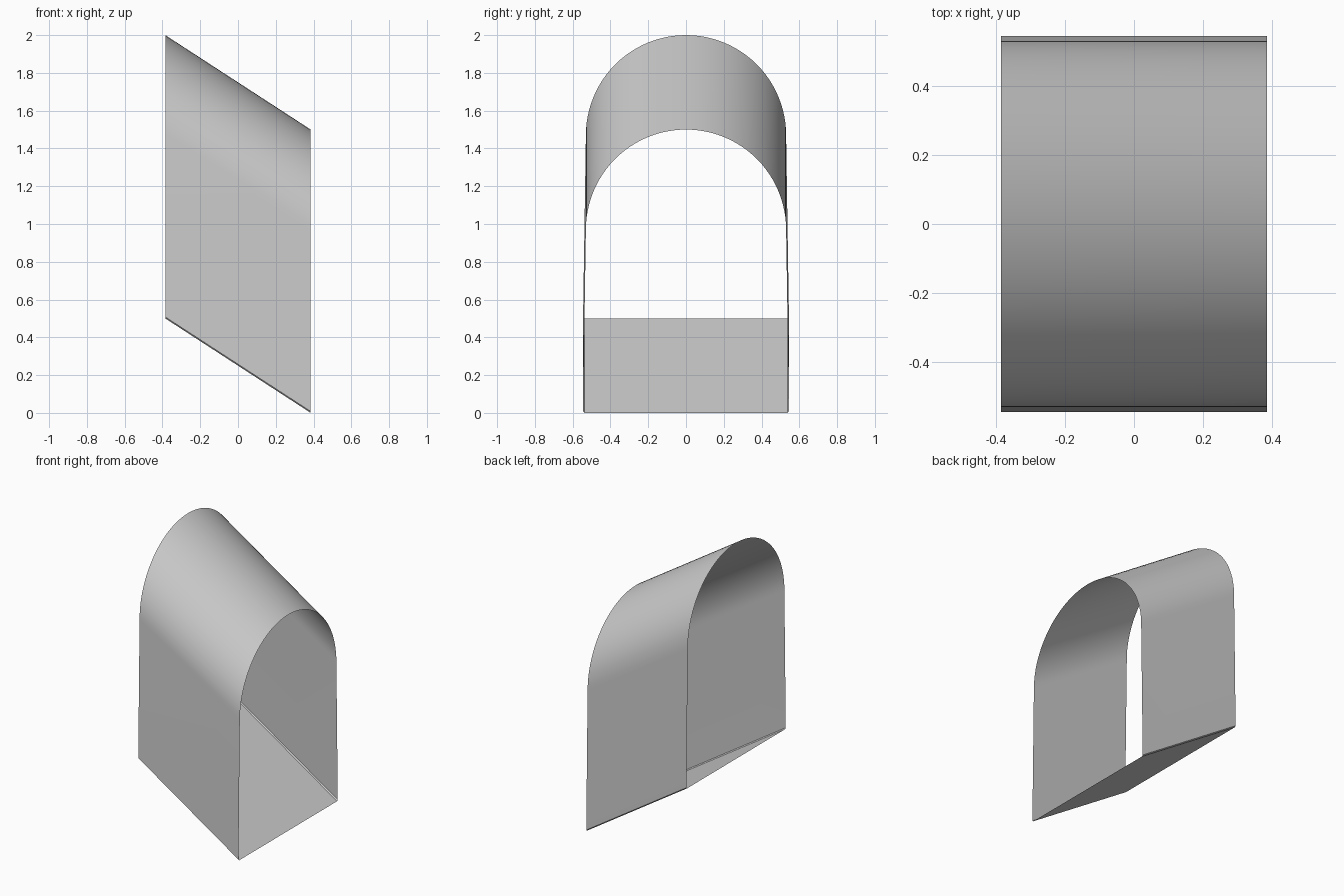
import bpy, bmesh
from math import sin, cos, pi, radians

cube = bpy.data.objects.get("Cube")
if cube:
    bpy.data.objects.remove(cube, do_unlink=True)

HALF_LENGTH = 0.385   # half the tunnel length along x
DROP = 0.5            # fall of the tunnel from one end to the other
RADIUS = 0.53         # arch radius
SPRING = 0.97         # height where the arch begins, at the low end
FOOT = 0.545          # half width at the floor
BEVEL = 0.008         # small rounding of the floor corners
STEPS = 48

grey = bpy.data.materials.new("plain grey")
grey.use_nodes = True
colour = (0.6, 0.6, 0.6, 1)
grey.diffuse_color = colour
grey.node_tree.nodes["Principled BSDF"].inputs["Base Color"].default_value = colour

# Closed cross-section: floor, leaning walls and round arch
arch = [(RADIUS * cos(pi * i / STEPS), SPRING + RADIUS * sin(pi * i / STEPS))
        for i in range(STEPS + 1)]
profile = ([(FOOT - BEVEL, 0), (FOOT, BEVEL)] + arch
           + [(-FOOT, BEVEL), (-FOOT + BEVEL, 0)])

# Slanted sheet tunnel, open at both ends
bm = bmesh.new()
low = [bm.verts.new((HALF_LENGTH, y, z)) for y, z in profile]
high = [bm.verts.new((-HALF_LENGTH, y, z + DROP)) for y, z in profile]
for i in range(len(profile)):
    j = (i + 1) % len(profile)
    bm.faces.new((low[i], low[j], high[j], high[i]))
bmesh.ops.recalc_face_normals(bm, faces=bm.faces)
# Outward normals: the floor must face down
bm.faces.ensure_lookup_table()
bm.normal_update()
floor = bm.faces[-1]
if floor.normal.z > 0:
    bmesh.ops.reverse_faces(bm, faces=bm.faces)

mesh = bpy.data.meshes.new("arched_tunnel")
bm.to_mesh(mesh)
bm.free()
mesh.materials.append(grey)
tunnel = bpy.data.objects.new("arched_tunnel", mesh)
bpy.context.collection.objects.link(tunnel)

bpy.ops.object.select_all(action='DESELECT')
tunnel.select_set(True)
bpy.context.view_layer.objects.active = tunnel
bpy.ops.object.shade_smooth_by_angle(angle=radians(30))
